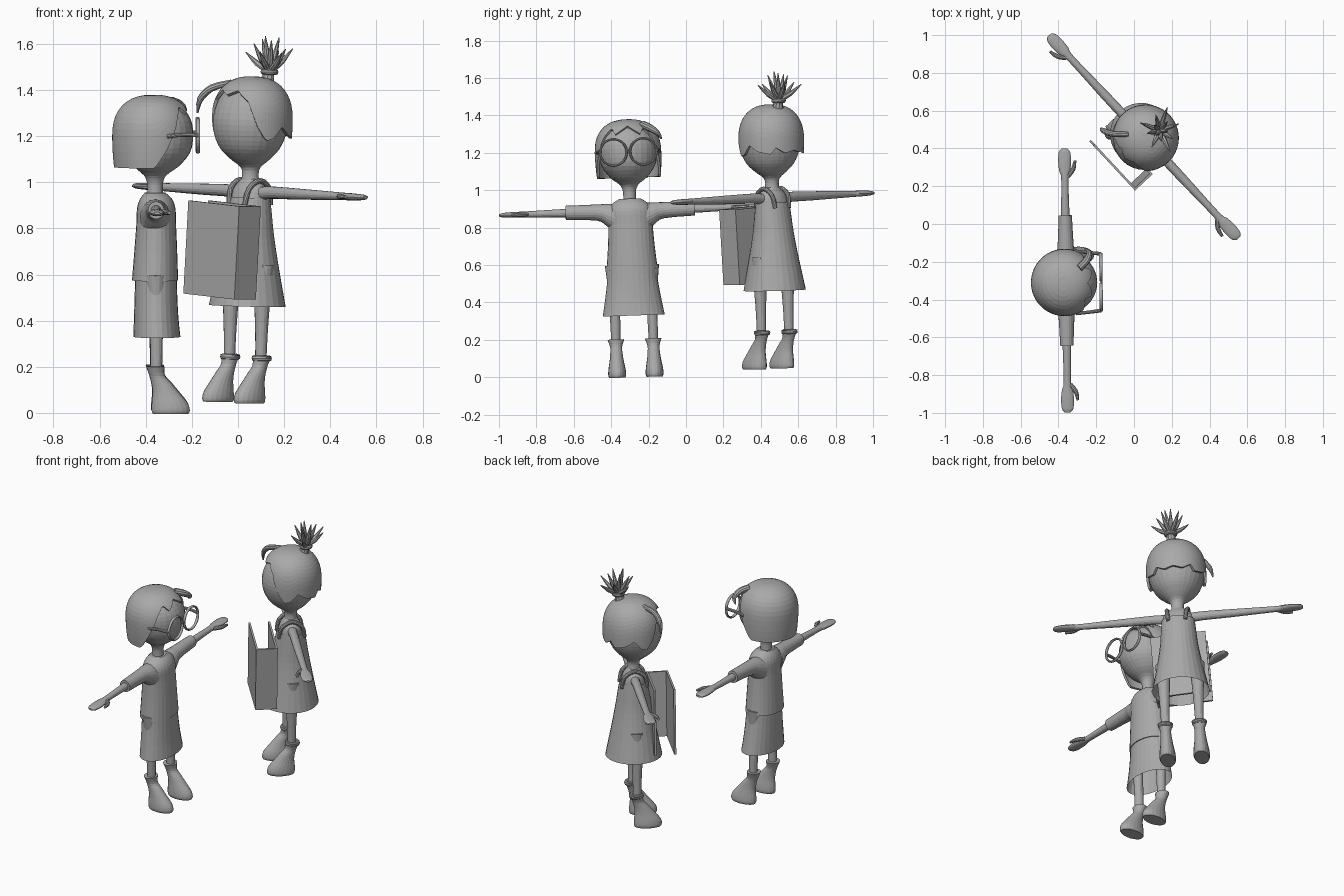
import bpy, bmesh, math, random
from mathutils import Matrix, Vector

if "Cube" in bpy.data.objects:
    bpy.data.objects.remove(bpy.data.objects["Cube"])

random.seed(4)
grey = bpy.data.materials.new("plain grey")
grey.diffuse_color = (0.4, 0.4, 0.4, 1)
grey.use_nodes = True
grey.node_tree.nodes["Principled BSDF"].inputs["Base Color"].default_value = grey.diffuse_color
place = Matrix()  # transform of the figure being built (local: +x forward, +y left)


def figure(x, y, z, heading, roll):
    return (Matrix.Translation((x, y, z)) @ Matrix.Rotation(math.radians(heading), 4, 'Z')
            @ Matrix.Rotation(math.radians(roll), 4, 'X'))


def finish(name, bm):
    bmesh.ops.remove_doubles(bm, verts=bm.verts[:], dist=1e-5)
    bmesh.ops.recalc_face_normals(bm, faces=bm.faces[:])
    me = bpy.data.meshes.new(name)
    bm.to_mesh(me)
    bm.free()
    me.materials.append(grey)
    ob = bpy.data.objects.new(name, me)
    ob.matrix_world = place
    bpy.context.collection.objects.link(ob)
    return ob


def loft(name, rings, caps=True):
    bm = bmesh.new()
    vs = [[bm.verts.new(p) for p in r] for r in rings]
    n = len(vs[0])
    for a, b in zip(vs, vs[1:]):
        for i in range(n):
            j = (i + 1) % n
            bm.faces.new((a[i], a[j], b[j], b[i]))
    if caps:
        bm.faces.new(vs[0])
        bm.faces.new(vs[-1])
    return finish(name, bm)


def smooth(rows, steps=3):
    # Catmull-Rom through the section rows
    out = []
    for i in range(len(rows) - 1):
        p = [rows[max(i - 1, 0)], rows[i], rows[i + 1], rows[min(i + 2, len(rows) - 1)]]
        for k in range(steps):
            t = k / steps
            out.append([0.5 * (2 * b + (c - a) * t + (2 * a - 5 * b + 4 * c - d) * t * t
                               + (3 * b - a - 3 * c + d) * t ** 3) for a, b, c, d in zip(*p)])
    return out + [list(rows[-1])]


def circle(n):
    return [(math.cos(2 * math.pi * i / n), math.sin(2 * math.pi * i / n)) for i in range(n)]


def upright(name, rows, cy=0, n=28, caps=True):
    # rows: height, x centre, x radius, y radius
    return loft(name, [[(cx + rx * c, cy + ry * s, z) for c, s in circle(n)]
                       for z, cx, rx, ry in smooth(rows)], caps)


def sideways(name, rows, side, n=16, caps=True):
    # rows: distance out, z centre, x radius, z radius
    return loft(name, [[(rx * c, side * y, z + rz * s) for c, s in circle(n)]
                       for y, z, rx, rz in smooth(rows)], caps)


def tube(name, rows, n=10):
    # rows: x, y, z, radius
    rows = smooth(rows)
    pts = [Vector(r[:3]) for r in rows]
    rings = []
    for i, (p, r) in enumerate(zip(pts, rows)):
        d = pts[min(i + 1, len(pts) - 1)] - pts[max(i - 1, 0)]
        q = d.to_track_quat('Z', 'Y')
        rings.append([p + q @ Vector((c * r[3], s * r[3], 0)) for c, s in circle(n)])
    return loft(name, rings)


def ring(name, centre, major, minor, axis, depth=1.0):
    # torus about x or z, stretched along its axis by depth
    rings = []
    for c, s in circle(32):
        row = []
        for u, v in circle(10):
            r, h = major + minor * u, minor * v * depth
            o = Vector((h, r * c, r * s)) if axis == 'x' else Vector((r * c, r * s, h))
            row.append(Vector(centre) + o)
        rings.append(row)
    return loft(name, rings + rings[:1], False)


def slab(name, lo, hi, turn=Matrix()):
    bm = bmesh.new()
    bmesh.ops.create_cube(bm, size=1)
    lo, hi = Vector(lo), Vector(hi)
    for v in bm.verts:
        v.co = turn @ ((lo + hi) / 2 + Vector(a * b for a, b in zip(v.co, hi - lo)))
    return finish(name, bm)


def hair_cap(name, cx, rad, zc, top, edge):
    # edge: (angle from the front, height of the hair edge)
    n, m, rows = 72, 14, []
    for k in range(m + 1):
        row = []
        for i in range(n):
            th = 2 * math.pi * i / n
            a = math.degrees(min(th, 2 * math.pi - th))
            for (a0, z0), (a1, z1) in zip(edge, edge[1:]):
                if a0 <= a <= a1 + 1e-6:
                    zb = z0 + (z1 - z0) * (a - a0) / (a1 - a0)
            z = zb + (top - zb) * math.sin(k / m * math.pi / 2)
            if z > zc:
                r = rad * max(0, 1 - ((z - zc) / (top - zc)) ** 2.4) ** (1 / 2.4)
            else:
                r = rad * (1 - 2.5 * (zc - z) ** 2)
            row.append((cx + r * math.cos(th), r * math.sin(th), z))
        rows.append(row)
    ob = loft(name, rows, False)
    mod = ob.modifiers.new("thickness", 'SOLIDIFY')
    mod.thickness, mod.offset = 0.014, -1


def limbs(arm_z, reach, shoulder, leg_top):
    for side, word in ((1, "left"), (-1, "right")):
        k = reach
        sideways(word + "_arm", [(0.04, arm_z - .01, shoulder, shoulder), (0.13, arm_z, shoulder * .85, shoulder * .9),
                                 (0.3, arm_z, .024, .024), (k - .17, arm_z, .019, .017), (k - .12, arm_z, .029, .016),
                                 (k - .07, arm_z, .034, .015), (k - .02, arm_z, .03, .012),
                                 (k, arm_z, .014, .006)], side)
        tube(word + "_thumb", [(.015, side * (k - .15), arm_z, .012), (.045, side * (k - .11), arm_z, .012),
                               (.055, side * (k - .065), arm_z, .007)])
        upright(word + "_leg", [(.16, .005, .024, .024), (.3, .005, .027, .027), (.45, .005, leg_top, leg_top),
                                (.6, 0, .045, .045)], side * .1, 16)
        upright(word + "_boot", [(0, .067, .078, .043), (.015, .067, .083, .048), (.045, .063, .078, .046),
                                 (.09, .047, .058, .038), (.13, .028, .044, .033), (.165, .008, .034, .032),
                                 (.205, 0, .04, .045)], side * .1, 20)


# ---- figure with glasses
place = figure(-.36, -.268, 0, .7, 2)
upright("first_head", [(.92, 0, .036, .036), (.99, 0, .034, .034), (1.03, 0, .048, .05), (1.07, .005, .098, .1),
                       (1.13, .01, .142, .142), (1.2, .01, .155, .158), (1.27, .01, .146, .15),
                       (1.33, .005, .11, .112), (1.36, 0, .05, .05)])
hair_cap("bob_hair", -.008, .178, 1.2, 1.38,
         [(0, 1.345), (12, 1.325), (25, 1.3), (38, 1.335), (50, 1.29), (61, 1.21), (72, 1.14), (88, 1.066), (180, 1.066)])
tube("hair_tuft", [(.07, .08, 1.35, .02), (.11, .12, 1.33, .02), (.125, .16, 1.3, .014), (.1, .18, 1.27, .004)])
limbs(.89, .7, .034, .03)
upright("shirt", [(.575, 0, .1, .137), (.7, .003, .093, .125), (.82, .005, .086, .118), (.89, .005, .083, .118),
                  (.93, .004, .068, .095), (.955, 0, .045, .055)])
upright("skirt", [(.33, .008, .102, .166), (.42, .005, .096, .15), (.52, .004, .092, .135), (.6, .004, .09, .128)],
        caps=False)
for side, word in ((1, "left"), (-1, "right")):
    sideways(word + "_sleeve", [(.08, .85, .066, .08), (.13, .873, .054, .058), (.18, .887, .043, .043),
                                (.345, .891, .035, .038)], side, 20)
    ring(word + "_glasses_rim", (.185, side * .08, 1.205), .071, .006, 'x', 1.5)
    tube(word + "_glasses_temple", [(.185, side * .15, 1.21, .01), (.12, side * .158, 1.212, .009),
                                    (.05, side * .165, 1.205, .009)])
tube("glasses_bridge", [(.185, -.016, 1.21, .006), (.188, 0, 1.216, .006), (.185, .016, 1.21, .006)])

# ---- figure with spiky topknot
place = figure(.03, .485, .045, 223, -2)
upright("second_head", [(.93, 0, .045, .05), (.98, 0, .036, .037), (1.02, 0, .042, .044), (1.055, .005, .085, .085),
                        (1.1, .008, .128, .128), (1.16, .008, .155, .155), (1.23, .005, .164, .165),
                        (1.31, 0, .145, .147), (1.37, 0, .1, .1), (1.395, 0, .05, .05)])
hair_cap("short_hair", -.003, .176, 1.22, 1.415,
         [(0, 1.335), (20, 1.355), (40, 1.31), (55, 1.2), (68, 1.14), (80, 1.15), (95, 1.2), (112, 1.165),
          (135, 1.15), (145, 1.185), (162, 1.155), (180, 1.17)])
tube("side_lock", [(.05, -.08, 1.385, .014), (.11, -.14, 1.36, .016), (.135, -.185, 1.31, .014),
                   (.135, -.2, 1.25, .004)])
limbs(.915, .735, .03, .035)
for side, word in ((1, "left"), (-1, "right")):
    ring(word + "_sock_cuff", (0, side * .1, .195), .03, .014, 'z')
    tube(word + "_dress_strap", [(.075, side * .05, .86, .012), (.06, side * .058, .93, .012),
                                 (0, side * .062, .965, .012), (-.06, side * .058, .93, .012),
                                 (-.075, side * .05, .86, .012)])
upright("upper_body", [(.7, 0, .08, .09), (.85, 0, .078, .092), (.915, 0, .065, .09), (.945, 0, .05, .07),
                       (.97, 0, .035, .04)])
upright("dress", [(.42, 0, .166, .168), (.5, 0, .15, .152), (.6, 0, .13, .133), (.72, 0, .108, .113),
                  (.82, 0, .092, .104), (.89, 0, .08, .098)], caps=False)

# topknot: band and a burst of curved spikes
root = Vector((-.085, .015, 1.435))
ring("topknot_band", root, .026, .013, 'z')
tube("topknot_stem", [(-.07, .012, 1.37, .035), (-.08, .014, 1.42, .026), (-.09, .016, 1.46, .022)])
for i in range(13):
    ang = i * 2.4
    out = .03 + .1 * (i / 12)
    rise = .155 - .1 * (i / 12) * random.uniform(.6, 1.1)
    d = Vector((math.cos(ang) * out, math.sin(ang) * out, rise))
    a, m, e = root, root + d * .5 + Vector((0, 0, -.008)), root + d
    tube("topknot_spike", [(*a, .011), (*m, .013), (*e, .002)], 7)

# open folder held in front: two covers and a spine
tilt = Matrix.Translation((0, 0, .66)) @ Matrix.Rotation(math.radians(-2.5), 4, 'X') @ Matrix.Translation((0, 0, -.66))
slab("folder_front_cover", (.216, -.155, .46), (.228, .17, .865), tilt)
slab("folder_back_cover", (.1, -.155, .46), (.112, .17, .865), tilt)
slab("folder_spine", (.1, .158, .46), (.228, .17, .865), tilt)
